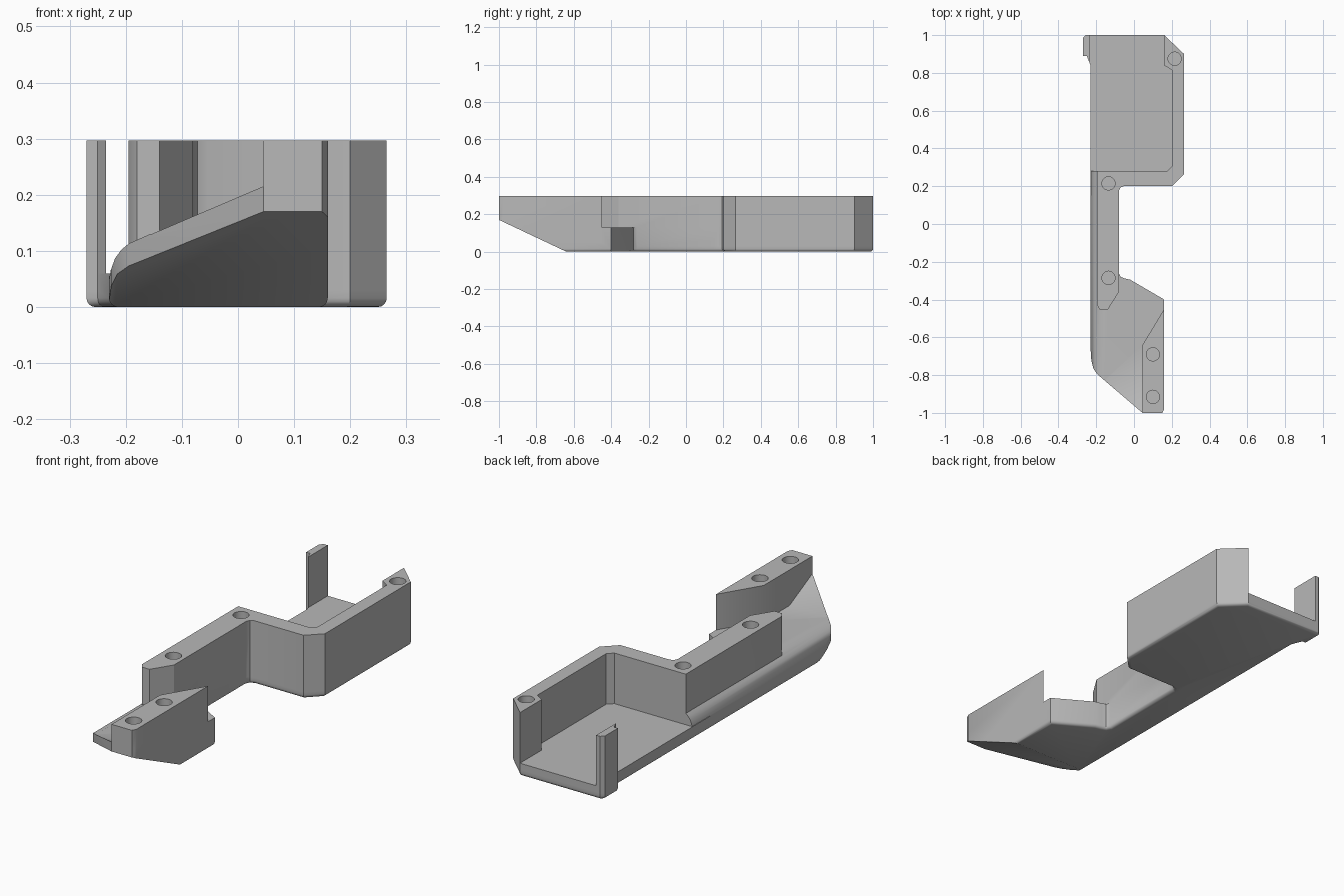
import bpy, bmesh, math
from mathutils import Vector

cube = bpy.data.objects.get("Cube")
if cube:
    bpy.data.objects.remove(cube, do_unlink=True)

grey = bpy.data.materials.new("plain_grey")
grey.use_nodes = True
grey.diffuse_color = (0.48, 0.48, 0.48, 1)
grey.node_tree.nodes["Principled BSDF"].inputs["Base Color"].default_value = grey.diffuse_color


def prism(name, points, lo, hi, axis="z", fillet=0):
    """Extrude an outline along an axis, optionally rounding its lower rim."""
    place = {"z": lambda a, b, t: (a, b, t),
             "y": lambda a, b, t: (a, t, b),
             "x": lambda a, b, t: (t, a, b)}[axis]
    bm = bmesh.new()
    ends = [[bm.verts.new(place(a, b, t)) for a, b in points] for t in (lo, hi)]
    bm.faces.new(ends[0])
    bm.faces.new(ends[1])
    n = len(points)
    for i in range(n):
        j = (i + 1) % n
        bm.faces.new((ends[0][i], ends[0][j], ends[1][j], ends[1][i]))
    bmesh.ops.recalc_face_normals(bm, faces=bm.faces[:])
    if fillet:
        rim = [e for e in bm.edges if all(abs(v.co.z - lo) < 1e-5 for v in e.verts)]
        bmesh.ops.bevel(bm, geom=rim, offset=fillet, offset_type="OFFSET", segments=4,
                        profile=0.5, affect="EDGES", clamp_overlap=False)
        bmesh.ops.recalc_face_normals(bm, faces=bm.faces[:])
    mesh = bpy.data.meshes.new(name)
    bm.to_mesh(mesh)
    bm.free()
    mesh.materials.append(grey)
    obj = bpy.data.objects.new(name, mesh)
    bpy.context.collection.objects.link(obj)
    return obj


def combine(target, tool, operation):
    """Apply a boolean and discard the tool."""
    bpy.ops.object.select_all(action="DESELECT")
    bpy.context.view_layer.objects.active = target
    target.select_set(True)
    mod = target.modifiers.new("combine", "BOOLEAN")
    mod.operation, mod.solver, mod.object = operation, "EXACT", tool
    bpy.ops.object.modifier_apply(modifier=mod.name)
    bpy.data.objects.remove(tool, do_unlink=True)


# Shared outline of the outer wall where the arm meets the tray
bend = [(-0.08, 0.175), (-0.072, 0.193), (-0.055, 0.2), (0.2, 0.2),
        (0.265, 0.265), (0.265, 0.9), (0.16, 1)]

# Low arm and nose base, with a rounded long side and a rising front
body = prism("bracket_body", [
    (-0.23, 0.28), (-0.23, -0.66), (-0.226, -0.72), (-0.215, -0.765), (-0.195, -0.795),
    (0.045, -1), (0.15, -1), (0.16, -0.98), (0.16, -0.4), (-0.02, -0.295),
    (-0.05, -0.288), (-0.07, -0.28), (-0.08, -0.262), (-0.08, 0.28)], 0, 0.3, fillet=0.016)
side_curve = prism("side_curve", [
    (-0.232, -0.1), (-0.231, 0.04), (-0.227, 0.065), (-0.219, 0.087), (-0.208, 0.102),
    (-0.195, 0.113), (0.045, 0.22), (0.3, 0.33), (0.3, -0.1)], -1.2, 0.5, "y")
combine(body, side_curve, "INTERSECT")
floor_curve = prism("floor_curve", [
    (0.4, -0.1), (0.4, 0.13), (-0.83, 0.13), (-1.1, 0.265), (-1.1, -0.1)], -0.5, 0.5, "x")
combine(body, floor_curve, "INTERSECT")

# Tray floor with the foot of the corner post
tray = prism("tray_floor", [(-0.23, 0.15), (-0.08, 0.15)] + bend + [
    (-0.255, 1), (-0.27, 0.985), (-0.27, 0.89), (-0.25, 0.89), (-0.23, 0.84)],
    0, 0.06, fillet=0.016)
combine(body, tray, "UNION")

# Tall wall running along the arm and around the tray
wall = prism("tall_wall", [
    (-0.195, -0.43), (-0.18, -0.455), (-0.14, -0.455), (-0.08, -0.36)] + bend + [
    (0.16, 0.84), (0.2, 0.815), (0.2, 0.305), (0.175, 0.28), (-0.195, 0.28)], 0.03, 0.297)
combine(body, wall, "UNION")

# Nose block and corner post
block = prism("nose_block", [
    (0.045, -1), (0.15, -1), (0.16, -0.98), (0.16, -0.45), (0.045, -0.64)], 0.05, 0.297)
combine(body, block, "UNION")
post = prism("corner_post", [
    (-0.235, 1), (-0.255, 1), (-0.27, 0.985), (-0.27, 0.89), (-0.25, 0.89),
    (-0.235, 0.8525)], 0.03, 0.297)
combine(body, post, "UNION")


# Sloping underside of the nose
def slope(y):
    return (y, (-0.64 - y) * 0.472)


under = prism("nose_underside", [slope(-0.428), slope(-1.2), (-1.2, -0.1)], -0.5, 0.5, "x")
combine(body, under, "DIFFERENCE")

# Screw holes
for x, y in [(0.215, 0.875), (-0.135, 0.215), (-0.135, -0.285), (0.1, -0.69), (0.1, -0.915)]:
    circle = [(x + 0.035 * math.cos(a), y + 0.035 * math.sin(a))
              for a in (math.tau * i / 32 for i in range(32))]
    combine(body, prism("hole_cutter", circle, 0.2, 0.4), "DIFFERENCE")

bpy.ops.object.select_all(action="DESELECT")
body.select_set(True)
bpy.context.view_layer.objects.active = body
bpy.ops.object.shade_smooth_by_angle(angle=math.radians(32))
